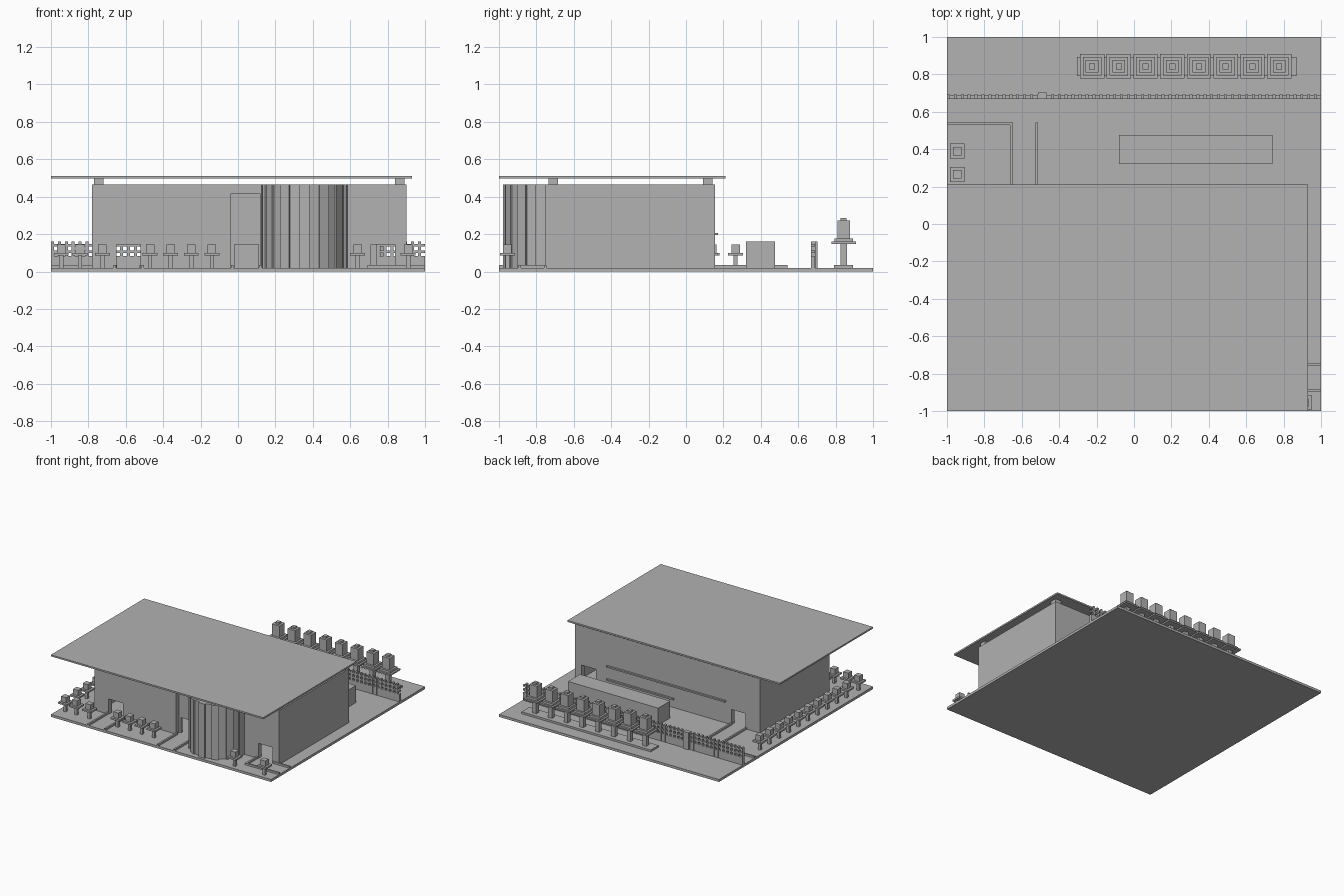
import bpy, bmesh, math

default = bpy.data.objects.get("Cube")
if default:
    bpy.data.objects.remove(default, do_unlink=True)

grey = bpy.data.materials.new("plain grey")
grey.use_nodes = True
tone = (0.445, 0.445, 0.445, 1)
grey.diffuse_color = tone
grey.node_tree.nodes["Principled BSDF"].inputs["Base Color"].default_value = tone

GROUND = 0.02


def finish(name, bm):
    bmesh.ops.recalc_face_normals(bm, faces=bm.faces)
    mesh = bpy.data.meshes.new(name)
    bm.to_mesh(mesh)
    bm.free()
    mesh.materials.append(grey)
    obj = bpy.data.objects.new(name, mesh)
    bpy.context.collection.objects.link(obj)
    return obj


def add_box(bm, x0, x1, y0, y1, z0, z1):
    made = bmesh.ops.create_cube(bm, size=1)["verts"]
    bmesh.ops.scale(bm, vec=(x1 - x0, y1 - y0, z1 - z0), verts=made)
    bmesh.ops.translate(bm, vec=((x0 + x1) / 2, (y0 + y1) / 2, (z0 + z1) / 2), verts=made)


def box(name, *bounds):
    bm = bmesh.new()
    add_box(bm, *bounds)
    return finish(name, bm)


def prism(name, points, push):
    """Extrude a flat outline along a vector."""
    bm = bmesh.new()
    face = bm.faces.new([bm.verts.new(p) for p in points])
    ext = bmesh.ops.extrude_face_region(bm, geom=[face])["geom"]
    bmesh.ops.translate(bm, vec=push, verts=[v for v in ext if isinstance(v, bmesh.types.BMVert)])
    return finish(name, bm)


def wall(name, x0, x1, y0, y1, top, doors):
    """Wall whose doorways are notches in its lower edge."""
    outline = [(x0, GROUND)]
    for left, right, height in doors:
        outline += [(left, GROUND), (left, height), (right, height), (right, GROUND)]
    outline += [(x1, GROUND), (x1, top), (x0, top)]
    return prism(name, [(x, y0, z) for x, z in outline], (0, y1 - y0, 0))


def stack(name, x, y, layers):
    """Square blocks piled up: (half width, bottom, top)."""
    bm = bmesh.new()
    for half, low, high in layers:
        add_box(bm, x - half, x + half, y - half, y + half, low, high)
    return finish(name, bm)


# Ground and roof
box("ground_slab", -1, 1, -1, 1, 0, GROUND)
box("roof", -1, 0.93, -1, 0.21, 0.497, 0.51)

# Hollow building
L, R, F, B, TOP, T = -0.78, 0.90, -0.75, 0.155, 0.465, 0.04
side_doors = [(-0.65, -0.52, 0.145), (0.71, 0.84, 0.145)]
wall("front_wall", L, R, F, F + T, TOP, [side_doors[0], (-0.04, 0.12, 0.415), side_doors[1]])
wall("back_wall", L, R, B - T, B, TOP, side_doors)
wall("entrance_panel", -0.06, 0.14, F + T, F + T + 0.02, 0.44, [(-0.02, 0.11, 0.145)])
box("left_wall", R - T, R, F + T, B - T, GROUND, TOP)
box("right_wall", L, L + T, F + T, B - T, GROUND, TOP)
box("ceiling", L + T, R - T, F + T, B - T, TOP - 0.02, TOP)

# Roof supports
for x in (-0.745, 0.865):
    for y in (-0.71, 0.117):
        box("roof_support", x - 0.026, x + 0.026, y - 0.026, y + 0.026, TOP, 0.497)

# Rounded bay with stepped panels
panels = 13
outline = []
for i in range(panels):
    radius = 0.23 if i % 2 == 0 else 0.218
    for k in (i, i + 1):
        a = math.pi * k / panels
        outline.append((0.355 + radius * math.cos(a), F - radius * math.sin(a), GROUND))
prism("rounded_bay", outline, (0, 0, TOP - GROUND))

# Rails on the back wall and the long counter
box("upper_rail", -0.47, 0.61, B, B + 0.015, 0.194, 0.206)
box("lower_rail", 0.0, 0.61, B, B + 0.015, 0.086, 0.098)
box("long_counter", -0.08, 0.74, 0.32, 0.475, GROUND, 0.16)

# Path kerbs
K = 0.007
runs = [(x, x, -1, F) for x in (-0.66, -0.51, -0.03, 0.12)]
runs += [(-0.655, -0.655, B, 0.535), (-0.52, -0.52, B, 0.535), (-1 + K, -0.655, 0.535, 0.535)]
runs += [(0.70, 0.70, -0.89, F), (0.70, 1 - K, -0.89, -0.89), (0.85, 1 - K, -0.752, -0.752)]
for xa, xb, ya, yb in runs:
    ya = max(ya, -1 + K)
    box("path_kerb", xa - K, xb + K, ya - K, yb + K, GROUND, 0.035)

# Lattice fence
bm = bmesh.new()
for low, high in ((GROUND, 0.082), (0.1, 0.113), (0.133, 0.146)):
    add_box(bm, -1, 1, 0.669, 0.691, low, high)
posts = 54
step = 2 / posts
for i in range(posts):
    x = -1 + step * i
    add_box(bm, x, x + 0.016, 0.667, 0.693, GROUND, 0.16)
finish("lattice_fence", bm)
box("fence_post", -0.513, -0.467, 0.667, 0.703, GROUND, 0.16)

# Row of tall lanterns
box("lantern_plinth", -0.305, 0.87, 0.792, 0.893, GROUND, 0.036)
for i in range(8):
    stack("tall_lantern", -0.224 + i * 0.1429, 0.843, [
        (0.017, 0.036, 0.148), (0.065, 0.148, 0.16), (0.05, 0.16, 0.177),
        (0.034, 0.177, 0.272), (0.016, 0.272, 0.287)])

# Small lanterns along the side and the front
spots = [(-0.945, 0.39 - 0.125 * i) for i in range(10)]
spots += [(x, -0.89) for x in (-0.945, -0.845, -0.725, -0.47, -0.36, -0.25, -0.14)]
spots += [(0.64, -0.955), (0.91, -0.955)]
for x, y in spots:
    stack("small_lantern", x, y, [
        (0.011, GROUND, 0.086), (0.04, 0.086, 0.1), (0.023, 0.1, 0.145)])
